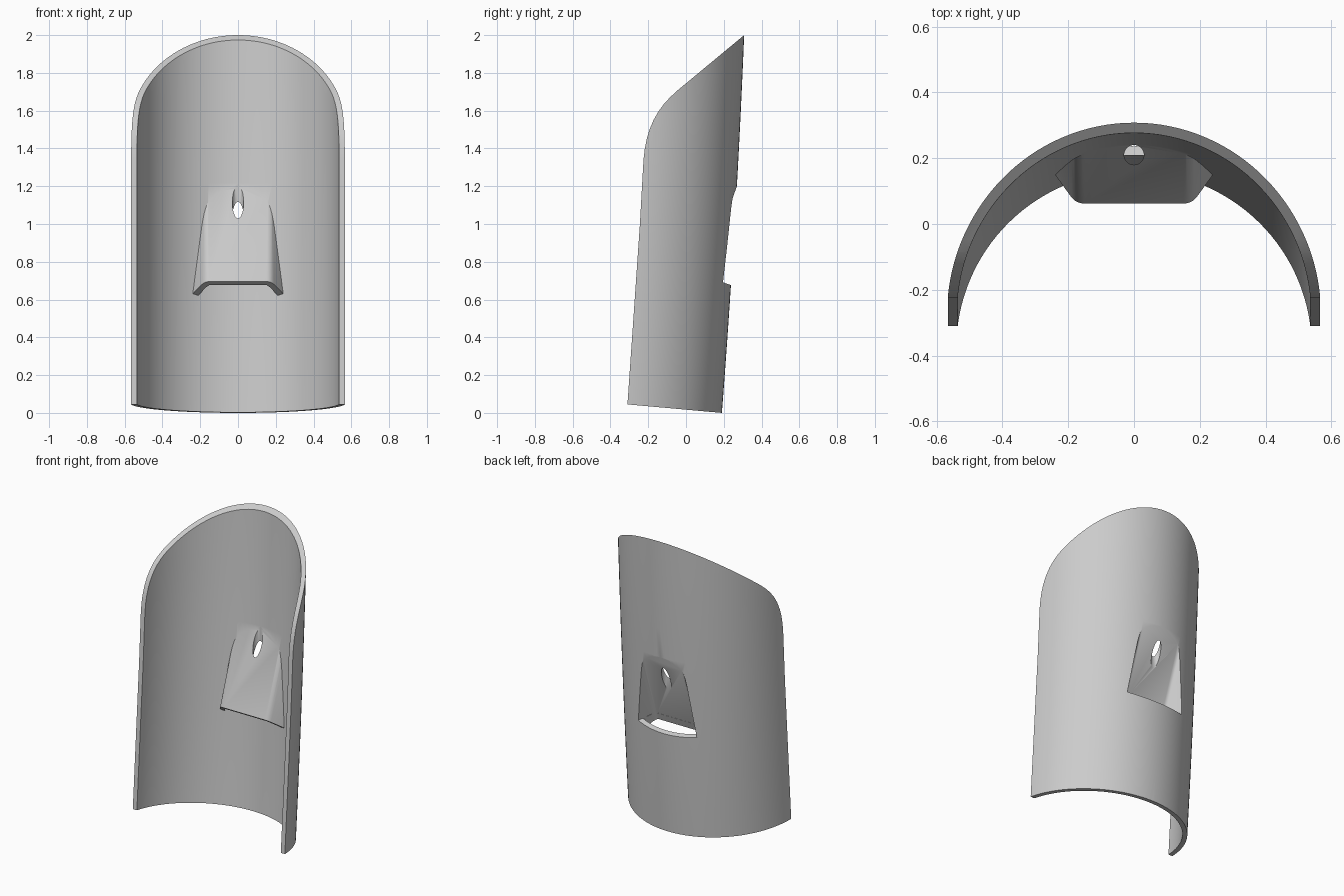
import bpy
import math

if "Cube" in bpy.data.objects:
    bpy.data.objects.remove(bpy.data.objects["Cube"], do_unlink=True)

grey = bpy.data.materials.new("plain grey")
grey.use_nodes = True
colour = (0.6, 0.6, 0.6, 1)
grey.diffuse_color = colour
grey.node_tree.nodes["Principled BSDF"].inputs["Base Color"].default_value = colour

OUTER, WALL = 0.57, 0.03
SLOPE, START = 0.353, -0.1836      # louver plate line: y = SLOPE * z + START


def loft(name, rings):
    """Closed solid through a list of equal-length rings, capped at both ends."""
    n = len(rings[0])
    verts = [p for ring in rings for p in ring]
    faces = [(r * n + i, r * n + (i + 1) % n, (r + 1) * n + (i + 1) % n, (r + 1) * n + i)
             for r in range(len(rings) - 1) for i in range(n)]
    faces += [tuple(reversed(range(n))), tuple(range(len(verts) - n, len(verts)))]
    mesh = bpy.data.meshes.new(name)
    mesh.from_pydata(verts, [], faces)
    obj = bpy.data.objects.new(name, mesh)
    bpy.context.collection.objects.link(obj)
    mesh.materials.append(grey)
    # consistent outward normals
    bpy.context.view_layer.objects.active = obj
    bpy.ops.object.select_all(action="DESELECT")
    obj.select_set(True)
    bpy.ops.object.mode_set(mode="EDIT")
    bpy.ops.mesh.select_all(action="SELECT")
    bpy.ops.mesh.normals_make_consistent(inside=False)
    bpy.ops.object.mode_set(mode="OBJECT")
    return obj


def combine(obj, tool, operation):
    """Apply a boolean and discard the tool."""
    mod = obj.modifiers.new("cut", "BOOLEAN")
    mod.operation, mod.solver, mod.object = operation, "EXACT", tool
    bpy.context.view_layer.objects.active = obj
    bpy.ops.object.modifier_apply(modifier=mod.name)
    bpy.data.objects.remove(tool, do_unlink=True)


def column(name, radius, low, high, steps=12, sides=128):
    """Leaning, slightly bowed cylinder."""
    rings = []
    for s in range(steps + 1):
        z = low + (high - low) * s / steps
        centre = 0.19 + 0.077 * z - 0.009 * z * z - OUTER
        rings.append([(radius * math.sin(a), centre + radius * math.cos(a), z)
                      for a in (math.tau * i / sides for i in range(sides))])
    return loft(name, rings)


def louver_prism(name, half, a, b, top):
    """Sweep a mirrored section up the plate line from the plane z = a - b*y."""
    section = half + [(-x, d) for x, d in reversed(half)]
    bottom, upper = [], []
    for x, d in section:
        z = (a - b * (START + d)) / (1 + SLOPE * b)
        bottom.append((x, SLOPE * z + START + d, z))
        upper.append((x, SLOPE * top + START + d, top))
    return loft(name, [bottom, upper])


# Curved shell
shell = column("curved_shell", OUTER, -0.2, 2.2)
combine(shell, column("bore", OUTER - WALL, -0.3, 2.3), "DIFFERENCE")

# Side outline: slanted top, rounded shoulder, sloping base
outline = [(-0.31, 0.045), (0.19, 0), (0.5, -0.028), (0.5, 2.163), (0.308, 2.0),
           (-0.05, 1.703), (-0.085, 1.67), (-0.118, 1.634), (-0.147, 1.594),
           (-0.172, 1.55), (-0.193, 1.5), (-0.208, 1.45), (-0.218, 1.4),
           (-0.225, 1.34), (-0.244, 1.0), (-0.275, 0.55)]
combine(shell, loft("outline_cutter", [[(x, y, z) for y, z in outline] for x in (-1, 1)]),
        "INTERSECT")

# Louver hood pressed inward, hollow and open below
hood_section = [(0.15, 0), (0.16, 0.0015), (0.17, 0.005), (0.18, 0.012), (0.19, 0.024),
                (0.24, 0.111), (0.30, 0.215), (0.30, 0.6)]
recess_section = [(0.14, 0.03), (0.152, 0.033), (0.16, 0.04), (0.168, 0.05),
                  (0.207, 0.119), (0.30, 0.28), (0.30, 0.7)]
hood = louver_prism("hood", hood_section, 0.741, 0.74, 1.35)
combine(hood, column("hood_limit", OUTER - WALL / 2, 0, 2), "INTERSECT")
combine(hood, louver_prism("hood_hollow", recess_section, 0.2, 0, 1.5), "DIFFERENCE")
combine(shell, hood, "UNION")

# Opening through the shell behind the hood
opening = [(x + 0.0008, d - 0.0008) for x, d in recess_section]
combine(shell, louver_prism("opening", opening, 0.762, 0.36, 1.5), "DIFFERENCE")

# Vertical round hole through the hood
hole = [[(0.03 * math.cos(a), 0.21 + 0.03 * math.sin(a), z)
         for a in (math.tau * i / 40 for i in range(40))] for z in (0.85, 1.22)]
combine(shell, loft("hole", hole), "DIFFERENCE")

# Smooth curves, crisp edges
bpy.ops.object.select_all(action="DESELECT")
shell.select_set(True)
bpy.context.view_layer.objects.active = shell
bpy.ops.object.shade_smooth_by_angle(angle=math.radians(30))
